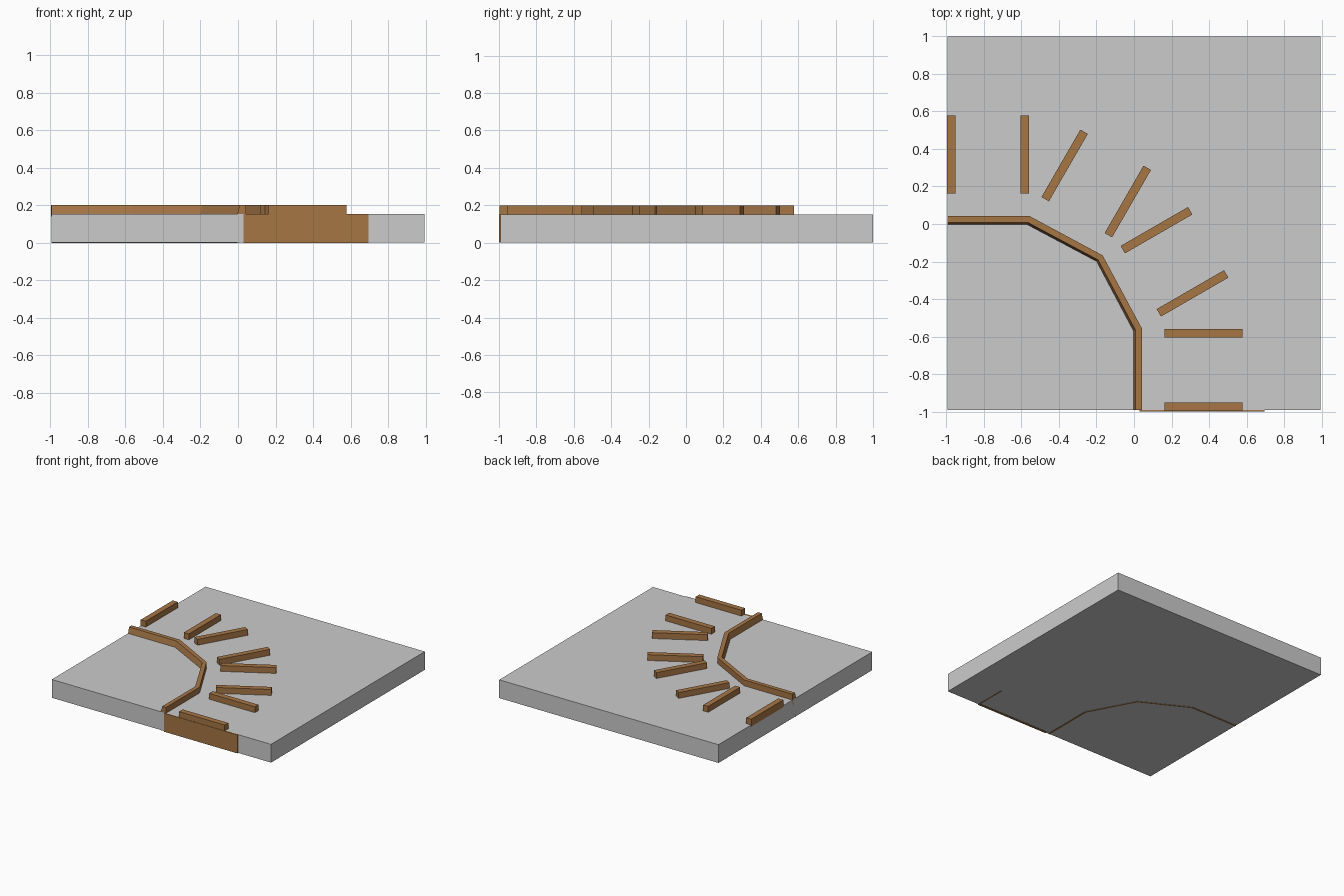
import bpy, bmesh
from math import radians
from mathutils import Matrix, Vector

if "Cube" in bpy.data.objects:
    bpy.data.objects.remove(bpy.data.objects["Cube"])


def material(name, rgb):
    m = bpy.data.materials.new(name)
    m.diffuse_color = (*rgb, 1)
    m.use_nodes = True
    m.node_tree.nodes["Principled BSDF"].inputs["Base Color"].default_value = m.diffuse_color
    return m


stone = material("stone grey", (0.6, 0.6, 0.6))
wood = material("wood brown", (0.38, 0.18, 0.06))


def finish(bm, name, mat):
    bmesh.ops.recalc_face_normals(bm, faces=bm.faces)
    mesh = bpy.data.meshes.new(name)
    bm.to_mesh(mesh)
    bm.free()
    mesh.materials.append(mat)
    ob = bpy.data.objects.new(name, mesh)
    bpy.context.collection.objects.link(ob)
    return ob


def box(name, lo, hi, mat, angle=0):
    lo, hi = Vector(lo), Vector(hi)
    bm = bmesh.new()
    bmesh.ops.create_cube(bm, size=1, matrix=Matrix.Translation((lo + hi) / 2)
                          @ Matrix.Rotation(radians(angle), 4, 'Z')
                          @ Matrix.Diagonal((*(hi - lo), 1)))
    return finish(bm, name, mat)


# ground tile, with the brown front panel slightly proud of it
box("ground_tile", (-0.995, -0.993, 0.002), (0.995, 1.0, 0.152), stone)
box("front_panel", (0.03, -1.0, 0), (0.695, -0.98, 0.152), wood)
box("panel_side_seam", (0.685, -0.99, 0), (0.695, -0.73, 0.1), wood)

# sleepers: half the bend, then mirrored across the diagonal
TOP = 0.2
L, W = 0.415, 0.046
half = [(0.37, -0.974, 0), (0.37, -0.583, 0), (0.312, -0.37, 30), (0.12, -0.033, 30)]
both = half + [(y, x, 90 - a) for x, y, a in half]
for i, (x, y, a) in enumerate(both):
    box(f"sleeper_{i + 1}", (x - L / 2, y - W / 2, 0.14), (x + L / 2, y + W / 2, TOP), wood, a)


# rail: a four-sided section swept along the bend, inner wall leaning inwards
def bend(d):
    """Bend polyline at distance d outside the inner edge."""
    k, c = 0.27 * d, 0.707 * d
    return [(d, -0.993), (d, -0.568 + k), (-0.197 + c, -0.197 + c), (-0.568 + k, d), (-0.995, d)]


bm = bmesh.new()
section = [(0.008, TOP), (0.042, TOP), (0.042, 0.14), (0.008, 0), (-0.006, 0), (-0.004, 0.15)]
rings = []
lines = [bend(d) for d, z in section]
for i in range(5):
    rings.append([bm.verts.new((*line[i], z)) for line, (d, z) in zip(lines, section)])
n = len(section)
for a, b in zip(rings, rings[1:]):
    for j in range(n):
        bm.faces.new((a[j], a[(j + 1) % n], b[(j + 1) % n], b[j]))
bm.faces.new(rings[0])
bm.faces.new(rings[-1])
finish(bm, "inner_rail", wood)
